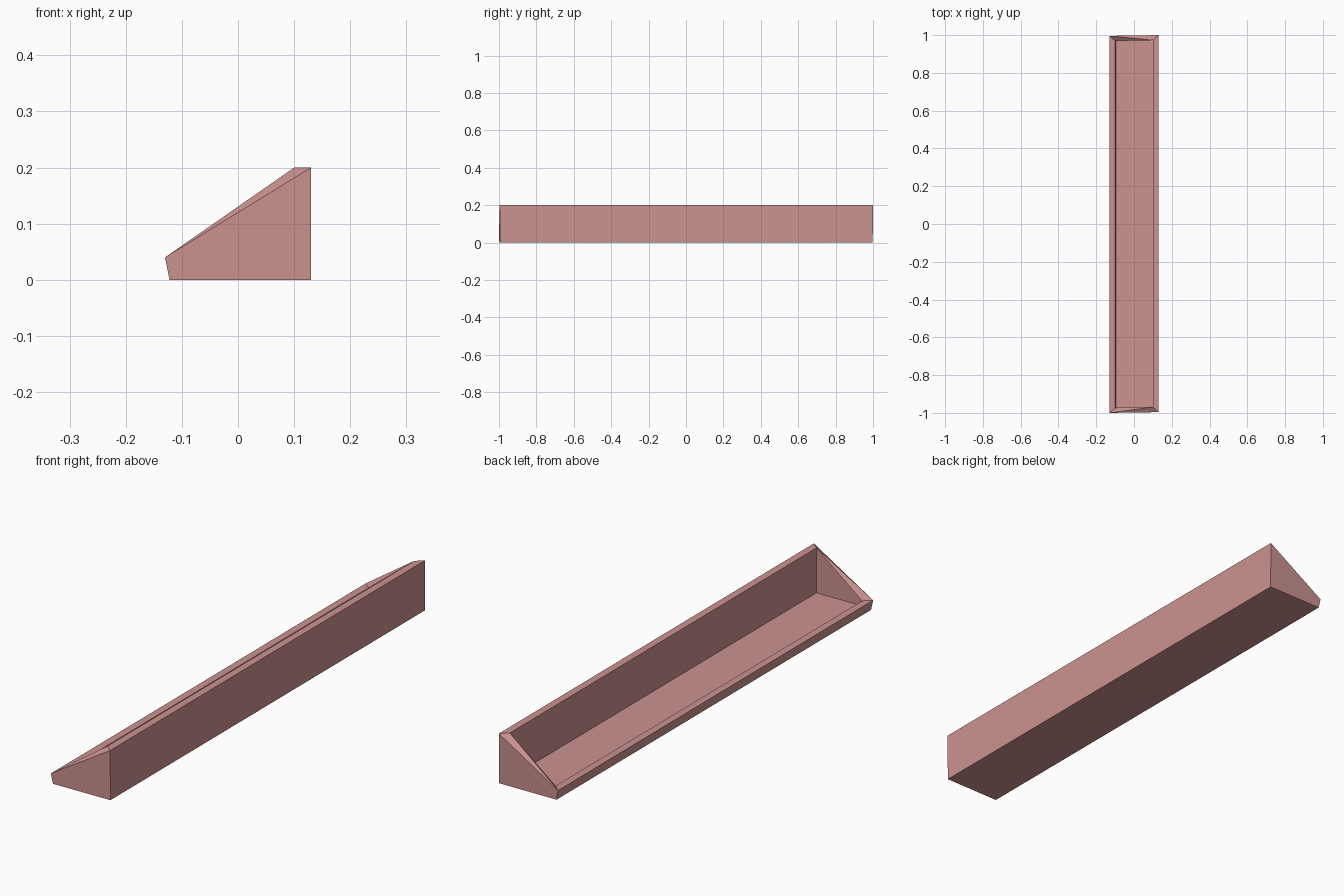
import bpy, bmesh

if "Cube" in bpy.data.objects:
    bpy.data.objects.remove(bpy.data.objects["Cube"])

# Single dusty pink colour
pink = bpy.data.materials.new("dusty_pink")
pink.diffuse_color = (0.60, 0.29, 0.28, 1)
pink.use_nodes = True
pink.node_tree.nodes["Principled BSDF"].inputs["Base Color"].default_value = pink.diffuse_color

# Four-corner rings: (low x, low z, high x, high z, front y, back y)
rings = [
    (-0.122, 0.00, 0.13, 0.00, 0.998),   # outer base
    (-0.130, 0.04, 0.13, 0.20, 1.000),   # outer rim
    (-0.100, 0.04, 0.10, 0.20, 0.973),   # inner rim
    (-0.096, 0.02, 0.10, 0.02, 0.973),   # tray floor
]

bm = bmesh.new()
loops = []
for xl, zl, xh, zh, y in rings:
    s = y - 0.004  # ends are very slightly out of square
    loops.append([bm.verts.new(p) for p in (
        (xl, -y, zl), (xh, -s, zh), (xh, y, zh), (xl, s, zl))])

# Base and floor
bm.faces.new(loops[0][::-1])
bm.faces.new(loops[3])

# Outer walls, rim and inner walls
for k in range(3):
    a, b = loops[k], loops[k + 1]
    for i in range(4):
        j = (i + 1) % 4
        if k == 1 and i in (0, 2):
            # sloping end rims fold from the outer low to the inner high corner
            lo, hi = (i, j) if i == 0 else (j, i)
            bm.faces.new((a[lo], a[hi], b[hi]))
            bm.faces.new((a[lo], b[hi], b[lo]))
        else:
            bm.faces.new((a[i], a[j], b[j], b[i]))
bmesh.ops.recalc_face_normals(bm, faces=bm.faces)

mesh = bpy.data.meshes.new("sloped_trough")
bm.to_mesh(mesh)
bm.free()
mesh.materials.append(pink)
trough = bpy.data.objects.new("sloped_trough", mesh)
bpy.context.collection.objects.link(trough)
